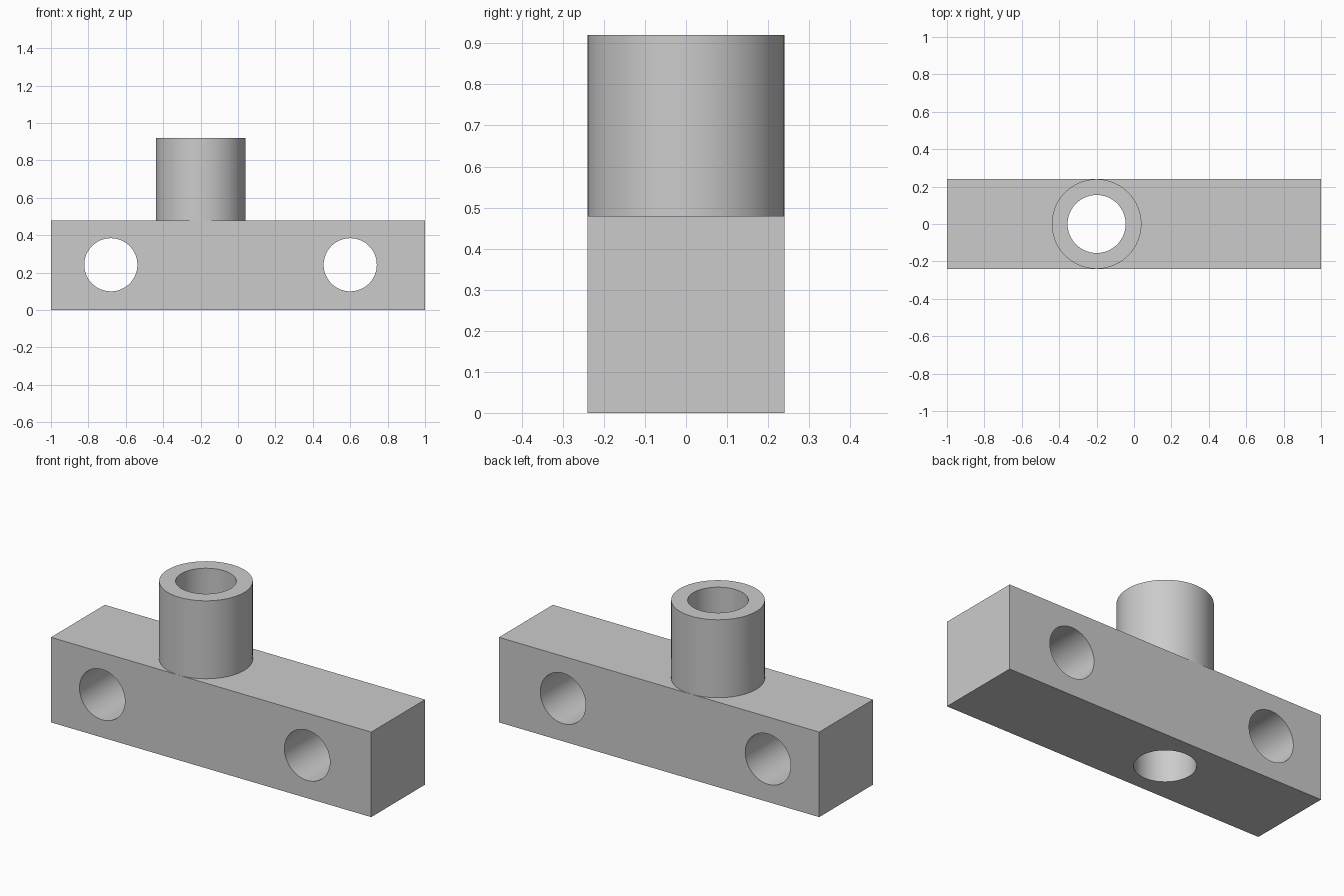
import bpy
import math

if "Cube" in bpy.data.objects:
    bpy.data.objects.remove(bpy.data.objects["Cube"])

W, D, H = 2.0, 0.48, 0.48      # block size
BOSS_X, BOSS_TOP = -0.2, 0.92

grey = bpy.data.materials.new("grey")
grey.diffuse_color = (0.6, 0.6, 0.6, 1)
grey.use_nodes = True
grey.node_tree.nodes["Principled BSDF"].inputs["Base Color"].default_value = grey.diffuse_color


def cylinder(name, radius, depth, location, along_y=False):
    bpy.ops.mesh.primitive_cylinder_add(
        vertices=96, radius=radius, depth=depth, location=location,
        rotation=(math.pi / 2 if along_y else 0, 0, 0))
    ob = bpy.context.object
    ob.name = name
    ob.data.materials.append(grey)
    return ob


def apply_boolean(target, tool, operation):
    mod = target.modifiers.new(tool.name, 'BOOLEAN')
    mod.operation, mod.solver, mod.object = operation, 'EXACT', tool
    bpy.ops.object.select_all(action='DESELECT')
    bpy.context.view_layer.objects.active = target
    target.select_set(True)
    bpy.ops.object.modifier_apply(modifier=mod.name)
    bpy.data.objects.remove(tool, do_unlink=True)


# Rectangular bar
bpy.ops.mesh.primitive_cube_add(size=1, location=(0, 0, H / 2))
bar = bpy.context.object
bar.name = "mounting_block"
bar.scale = (W, D, H)
bpy.ops.object.transform_apply(location=True, rotation=True, scale=True)
bar.data.materials.append(grey)

# Round boss, rooted in the bar (a hair inside its sides for a clean union)
root = 0.2
boss = cylinder("boss", D / 2 - 0.0005, BOSS_TOP - root,
                (BOSS_X, 0, (BOSS_TOP + root) / 2))
apply_boolean(bar, boss, 'UNION')

# Vertical bore through boss and bar
apply_boolean(bar, cylinder("bore", 0.155, 3, (BOSS_X, 0, 0.5)), 'DIFFERENCE')

# Two cross holes from front to back
for x in (-0.68, 0.6):
    hole = cylinder("cross_hole", 0.142, 1, (x, 0, 0.242), along_y=True)
    apply_boolean(bar, hole, 'DIFFERENCE')

# Smooth round walls, crisp edges
bpy.ops.object.shade_smooth_by_angle(angle=math.radians(30))
